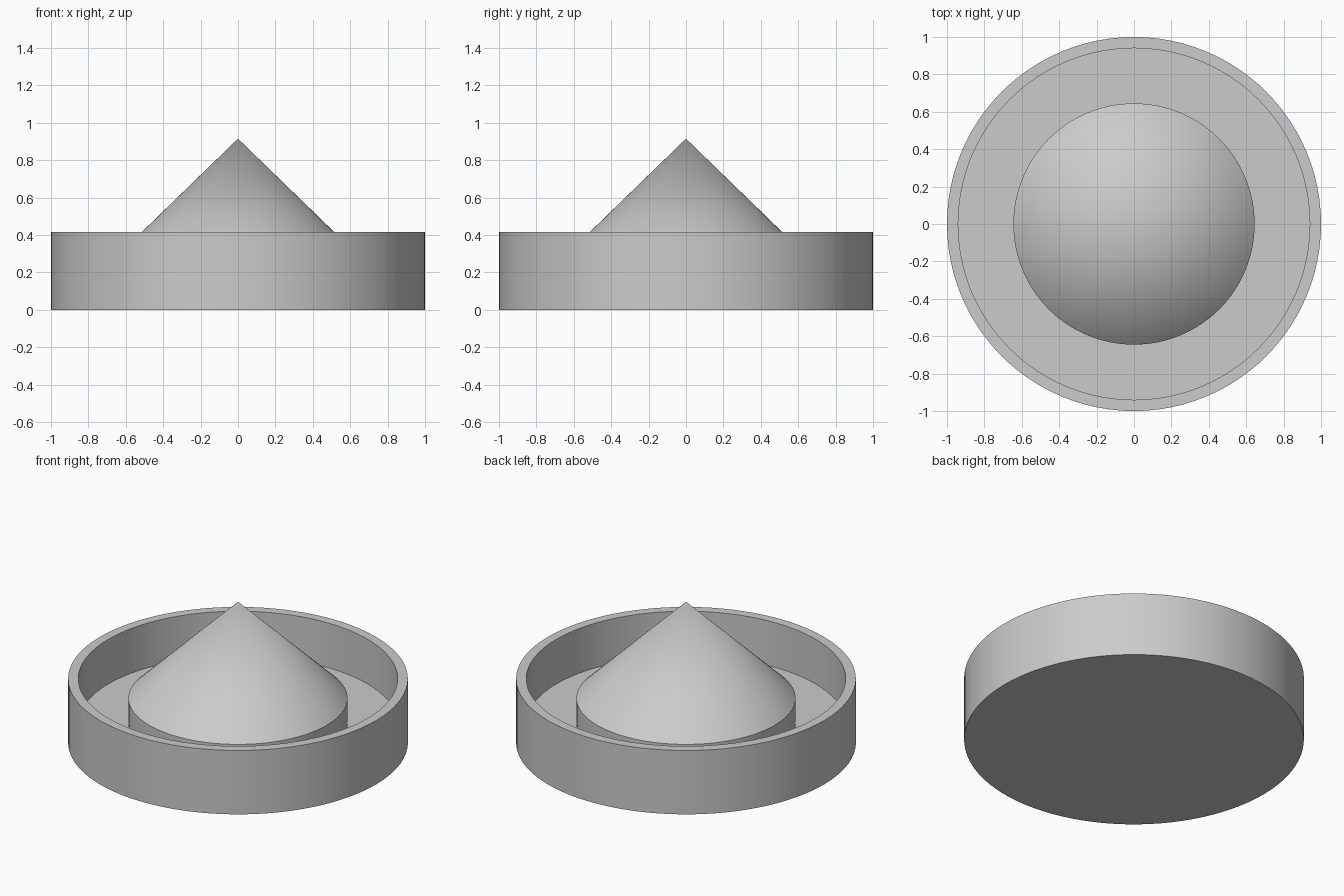
import bpy
import math

if "Cube" in bpy.data.objects:
    bpy.data.objects.remove(bpy.data.objects["Cube"], do_unlink=True)

SIDES = 96

grey = bpy.data.materials.new("plain grey")
grey.use_nodes = True
colour = (0.6, 0.6, 0.6, 1)
grey.diffuse_color = colour
grey.node_tree.nodes["Principled BSDF"].inputs["Base Color"].default_value = colour


def lathe(name, profile):
    """Revolve (radius, height) points that start and end on the axis."""
    verts, faces, rings = [], [], []
    for r, z in profile:
        count = SIDES if r else 1
        rings.append([len(verts) + i for i in range(count)])
        for i in range(count):
            a = math.tau * i / SIDES
            verts.append((r * math.cos(a), r * math.sin(a), z))
    for low, high in zip(rings, rings[1:]):
        if len(low) == 1 and profile[0][1] == profile[1][1]:
            faces.append(high[::-1])
            continue
        for i in range(SIDES):
            j = (i + 1) % SIDES
            if len(low) == 1:
                faces.append((low[0], high[j], high[i]))
            elif len(high) == 1:
                faces.append((low[i], low[j], high[0]))
            else:
                faces.append((low[i], low[j], high[j], high[i]))
    mesh = bpy.data.meshes.new(name)
    mesh.from_pydata(verts, [], faces)
    mesh.materials.append(grey)
    obj = bpy.data.objects.new(name, mesh)
    bpy.context.collection.objects.link(obj)
    bpy.ops.object.select_all(action="DESELECT")
    obj.select_set(True)
    bpy.context.view_layer.objects.active = obj
    bpy.ops.object.shade_smooth_by_angle(angle=math.radians(30))
    return obj


# Round tray: flat base, thin upright rim and recessed floor
FLOOR = 0.125
lathe("tray", [(0, 0), (1, 0), (1, 0.415), (0.94, 0.415), (0.94, FLOOR), (0, FLOOR)])

# Central drum with its conical top, seated on the floor
lathe("cone_drum", [(0, FLOOR), (0.645, FLOOR), (0.645, 0.289), (0, 0.915)])
